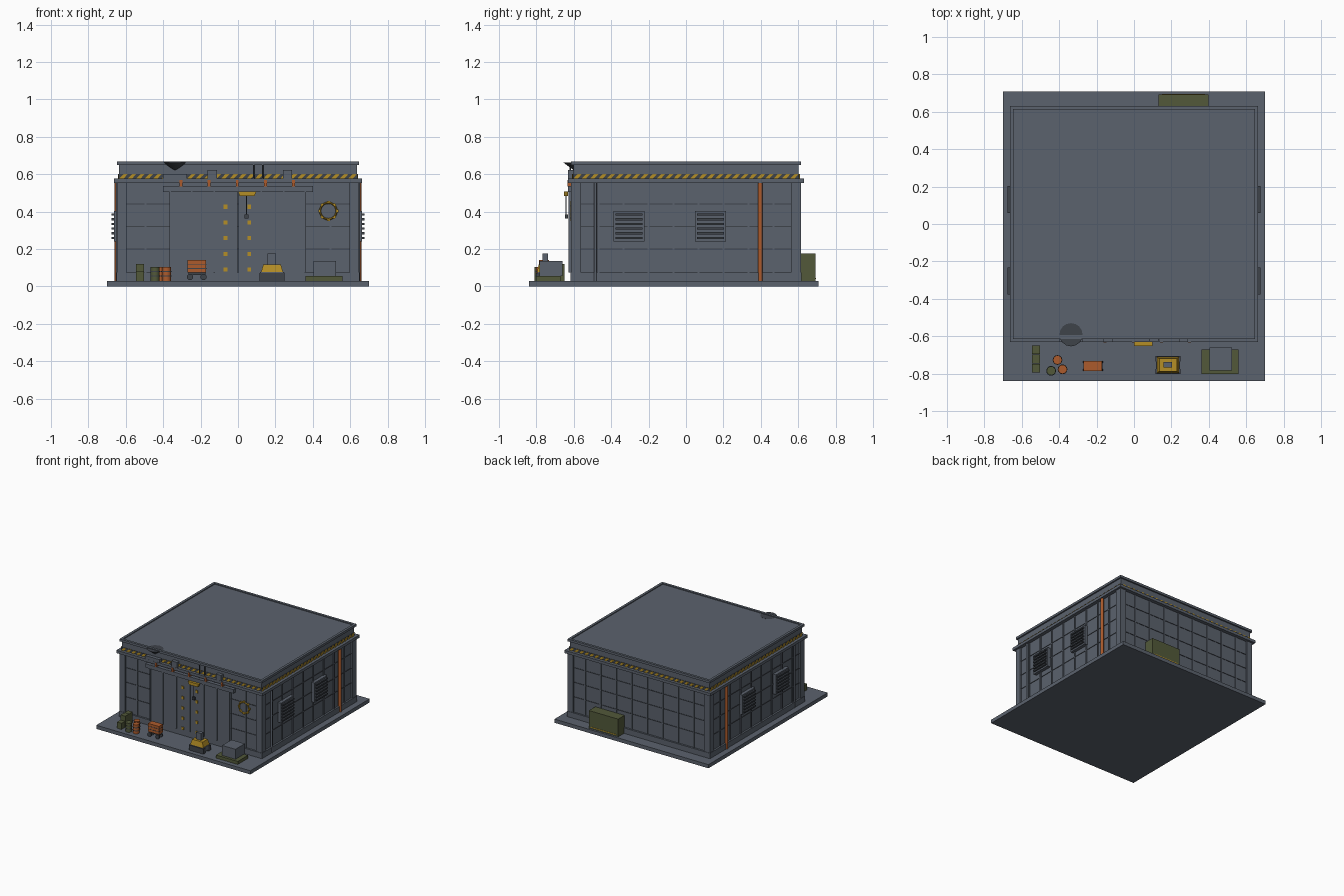
import bpy, bmesh, math
from mathutils import Matrix, Vector

if "Cube" in bpy.data.objects:
    bpy.data.objects.remove(bpy.data.objects["Cube"])


def material(name, rgb):
    m = bpy.data.materials.new(name)
    m.use_nodes = True
    c = [((v / 255 + 0.055) / 1.055) ** 2.4 for v in rgb] + [1]
    m.diffuse_color = c
    m.node_tree.nodes["Principled BSDF"].inputs["Base Color"].default_value = c
    return m


GREY = material("slate grey", (91, 98, 109))
DARK = material("dark steel", (62, 67, 74))
GREEN = material("olive green", (82, 89, 58))
ORANGE = material("rust orange", (172, 91, 44))
YELLOW = material("warning yellow", (181, 143, 38))


class Part:
    """Gathers simple solids into one mesh object."""

    def __init__(self, name, mat):
        self.name, self.mat, self.bm = name, mat, bmesh.new()

    def box(self, x0, x1, y0, y1, z0, z1, frame=Matrix()):
        size = Matrix.Diagonal((x1 - x0, y1 - y0, z1 - z0, 1))
        mid = Matrix.Translation(((x0 + x1) / 2, (y0 + y1) / 2, (z0 + z1) / 2))
        bmesh.ops.create_cube(self.bm, size=1, matrix=frame @ mid @ size)
        return self

    def cone(self, pos, r0, r1, h, axis="Z", sides=16):
        turn = Matrix.Rotation(math.pi / 2, 4, "X") if axis == "Y" else Matrix()
        bmesh.ops.create_cone(self.bm, cap_ends=True, segments=sides, radius1=r0, radius2=r1,
                              depth=h, matrix=Matrix.Translation(pos) @ turn)
        return self

    def plate(self, corners, depth, frame=Matrix()):
        """Flat outline in x and z, pushed out along -y."""
        y, pts = corners
        face = self.bm.faces.new([self.bm.verts.new(frame @ Vector((x, y, z))) for x, z in pts])
        out = bmesh.ops.extrude_face_region(self.bm, geom=[face])
        push = frame.to_3x3() @ Vector((0, -depth, 0))
        bmesh.ops.translate(self.bm, vec=push, verts=[v for v in out["geom"] if isinstance(v, bmesh.types.BMVert)])
        return self

    def done(self, smooth=False):
        bmesh.ops.recalc_face_normals(self.bm, faces=self.bm.faces)
        me = bpy.data.meshes.new(self.name)
        self.bm.to_mesh(me)
        self.bm.free()
        me.materials.append(self.mat)
        ob = bpy.data.objects.new(self.name, me)
        bpy.context.collection.objects.link(ob)
        if smooth:
            bpy.ops.object.select_all(action="DESELECT")
            ob.select_set(True)
            bpy.context.view_layer.objects.active = ob
            bpy.ops.object.shade_smooth_by_angle(angle=math.radians(40))
        return ob


WX, WY = 0.635, 0.602      # half sizes of the walls


def slab(name, grow, z0, z1, mat=GREY):
    Part(name, mat).box(-WX - grow, WX + grow, -WY - grow, WY + grow, z0, z1).done()


# Ground slab, body and roof layers
Part("ground_slab", GREY).box(-0.7, 0.7, -0.84, 0.708, 0, 0.03).done()
slab("walls", 0, 0.03, 0.56)
slab("plinth", 0.015, 0.03, 0.075)
slab("cornice", 0.029, 0.553, 0.576)
slab("parapet", 0, 0.57, 0.65)
slab("roof_cap", 0.012, 0.648, 0.66)
rim = Part("roof_rim", GREY)
for s in (-1, 1):
    x, y = WX + 0.012, WY + 0.012
    rim.box(*sorted((s * x, s * (x - 0.02))), -y, y, 0.66, 0.667)
    rim.box(-x + 0.02, x - 0.02, *sorted((s * y, s * (y - 0.02))), 0.66, 0.667)
rim.done()

# Wall ribs, seams, corner posts and hazard stripes on all four sides
ribs = Part("wall_ribs", GREY)
seams = Part("wall_seams", DARK)
posts = Part("corner_posts", GREY)
stripes = Part("hazard_stripes", YELLOW)
band = Part("hazard_band", DARK)
for k in range(4):
    f = Matrix.Rotation(k * math.pi / 2, 4, "Z")
    d, w = (WY, WX) if k % 2 == 0 else (WX, WY)
    for i in range(1, 9):
        x = -w + 2 * w * i / 9
        ribs.box(x - 0.005, x + 0.005, -d - 0.007, -d, 0.07, 0.555, f)
    for z in (0.2, 0.32, 0.44):
        seams.box(-w, w, -d - 0.003, -d, z - 0.003, z + 0.003, f)
    for s in (-1, 1):
        posts.box(*sorted((s * (w + 0.012), s * (w - 0.04))), -d - 0.012, -d, 0.03, 0.555, f)
    band.box(-w, w, -d - 0.003, -d, 0.576, 0.6, f)
    n = round(2 * w / 0.045)
    step = 2 * w / n
    for i in range(n):
        x = -w + i * step
        outline = [(x, 0.576), (x + step * 0.5, 0.576), (x + step, 0.6), (x + step * 0.5, 0.6)]
        stripes.plate((-d - 0.003, outline), 0.004, f)
for p in (ribs, seams, posts, stripes, band):
    p.done()

# Louvred vents and pipes on both long sides
for s, side in ((1, "left"), (-1, "right")):
    f = Matrix.Diagonal((s, 1, 1, 1))
    vents = Part(side + "_vents", GREY)
    slats = Part(side + "_vent_slats", DARK)
    for y in (-0.305, 0.13):
        vents.box(WX, 0.662, y - 0.083, y + 0.083, 0.24, 0.402, f)
        for i in range(6):
            z = 0.253 + i * 0.025
            slats.box(0.655, 0.675, y - 0.072, y + 0.072, z, z + 0.012, f)
    vents.done()
    slats.done()
    Part(side + "_rust_pipe", ORANGE).cone((s * 0.647, 0.398, 0.292), 0.012, 0.012, 0.525).done(True)
    Part(side + "_grey_pipe", GREY).cone((s * 0.645, -0.485, 0.292), 0.008, 0.008, 0.525).done(True)

# Sliding door with frame, rail and hangers
Part("door_leaves", GREY).box(-0.365, -0.003, -0.62, -WY, 0.075, 0.505).box(0.003, 0.362, -0.62, -WY, 0.075, 0.505).done()
door_ribs = Part("door_ribs", GREY)
for x in (-0.365, -0.25, -0.13, 0.12, 0.24, 0.355):
    door_ribs.box(x, x + 0.008, -0.627, -0.62, 0.075, 0.505)
door_ribs.done()
Part("door_rail", GREY).box(-0.4, 0.4, -0.632, -WY, 0.505, 0.537).done()
hangers = Part("door_hangers", ORANGE)
for i in range(5):
    x = -0.304 + i * 0.15
    hangers.box(x - 0.008, x + 0.008, -0.634, -WY, 0.535, 0.568)
hangers.done()
marks = Part("door_marks", YELLOW)
for x in (-0.067, 0.06):
    for i in range(5):
        z = 0.09 + i * 0.084
        marks.box(x - 0.01, x + 0.01, -0.626, -0.62, z - 0.011, z + 0.011)
marks.done()

# Hoist with cable and hook
Part("hoist", YELLOW).plate((-0.63, [(0.01, 0.482), (0.088, 0.482), (0.098, 0.507), (0, 0.507)]), 0.022).done()
Part("hoist_hook", DARK).box(0.044, 0.048, -0.643, -0.639, 0.38, 0.485).box(0.036, 0.056, -0.648, -0.632, 0.362, 0.385).done()

# Round toothed emblem ring
bpy.ops.mesh.primitive_torus_add(major_segments=24, minor_segments=4, major_radius=0.044, minor_radius=0.005,
                                 location=(0.483, -0.612, 0.403), rotation=(math.pi / 2, 0, 0))
ring = bpy.context.object
ring.name = "wall_ring"
ring.data.materials.append(YELLOW)
teeth = Part("ring_teeth", YELLOW)
for i in range(8):
    f = Matrix.Translation((0.483, 0, 0.403)) @ Matrix.Rotation(i * math.pi / 4, 4, "Y")
    teeth.box(-0.008, 0.008, -0.617, -WY, 0.042, 0.053, f)
teeth.done()

# Rooftop front equipment
Part("dish", DARK).cone((-0.337, -0.592, 0.641), 0.008, 0.062, 0.04).done(True)
Part("equipment_boxes", GREY).box(-0.402, -0.272, -0.63, -WY, 0.576, 0.602) \
    .box(-0.162, -0.113, -0.63, -WY, 0.576, 0.622).box(0.24, 0.288, -0.63, -WY, 0.576, 0.622).done()
Part("antennas", DARK).cone((0.083, -0.62, 0.612), 0.004, 0.004, 0.075, sides=8) \
    .cone((0.132, -0.62, 0.612), 0.004, 0.004, 0.075, sides=8).done()

# Rear crate
Part("rear_crate", GREEN).box(0.132, 0.398, 0.61, 0.692, 0.03, 0.175).done()
Part("rear_crate_marks", YELLOW).box(0.15, 0.38, 0.692, 0.694, 0.04, 0.046).done()

# Yard: small crates
crates = Part("small_crates", GREEN)
for i, h in enumerate((0.12, 0.12, 0.08)):
    y = -0.65 - i * 0.049
    crates.box(-0.545, -0.503, y - 0.046, y, 0.03, h)
crates.done()

# Yard: barrels with hoops
for name, mat, x, y in (("green_barrel", GREEN, -0.443, -0.785), ("rear_orange_barrel", ORANGE, -0.409, -0.727),
                        ("front_orange_barrel", ORANGE, -0.382, -0.777)):
    Part(name, mat).cone((x, y, 0.067), 0.024, 0.024, 0.075).done(True)
    hoops = Part(name + "_hoops", DARK)
    for z in (0.055, 0.08):
        hoops.cone((x, y, z), 0.026, 0.026, 0.005)
    hoops.done(True)

# Yard: cart
Part("cart_body", ORANGE).box(-0.269, -0.17, -0.785, -0.733, 0.073, 0.14).done()
wheels = Part("cart_wheels", DARK)
for x in (-0.257, -0.184):
    for y in (-0.78, -0.738):
        wheels.cone((x, y, 0.05), 0.017, 0.017, 0.01, "Y", 12)
wheels.box(-0.265, -0.174, -0.775, -0.743, 0.062, 0.073).done()
slat = Part("cart_slats", DARK)
for z in (0.095, 0.118):
    slat.box(-0.27, -0.169, -0.786, -0.732, z - 0.002, z + 0.002)
slat.done()

# Yard: tracked vehicle
Part("vehicle_tracks", DARK).box(0.115, 0.248, -0.802, -0.775, 0.03, 0.072).box(0.115, 0.248, -0.735, -0.707, 0.03, 0.072).done()
Part("vehicle_chassis", GREY).box(0.118, 0.245, -0.795, -0.714, 0.04, 0.078).done()
body = Matrix.Translation((0.182, -0.754, 0)) @ Matrix.Diagonal((1, 0.72, 1, 1)) @ Matrix.Rotation(math.pi / 4, 4, "Z")
hull = Part("vehicle_hull", YELLOW)
bmesh.ops.create_cone(hull.bm, cap_ends=True, segments=4, radius1=0.083, radius2=0.066, depth=0.042,
                      matrix=body @ Matrix.Translation((0, 0, 0.097)))
hull.done()
Part("vehicle_cab", GREY).box(0.158, 0.203, -0.768, -0.738, 0.115, 0.175).done()

# Yard: pallet with load
Part("pallet", GREEN).box(0.362, 0.56, -0.803, -0.67, 0.03, 0.055).done()
Part("pallet_load", GREY).box(0.403, 0.524, -0.782, -0.66, 0.055, 0.137).done()
